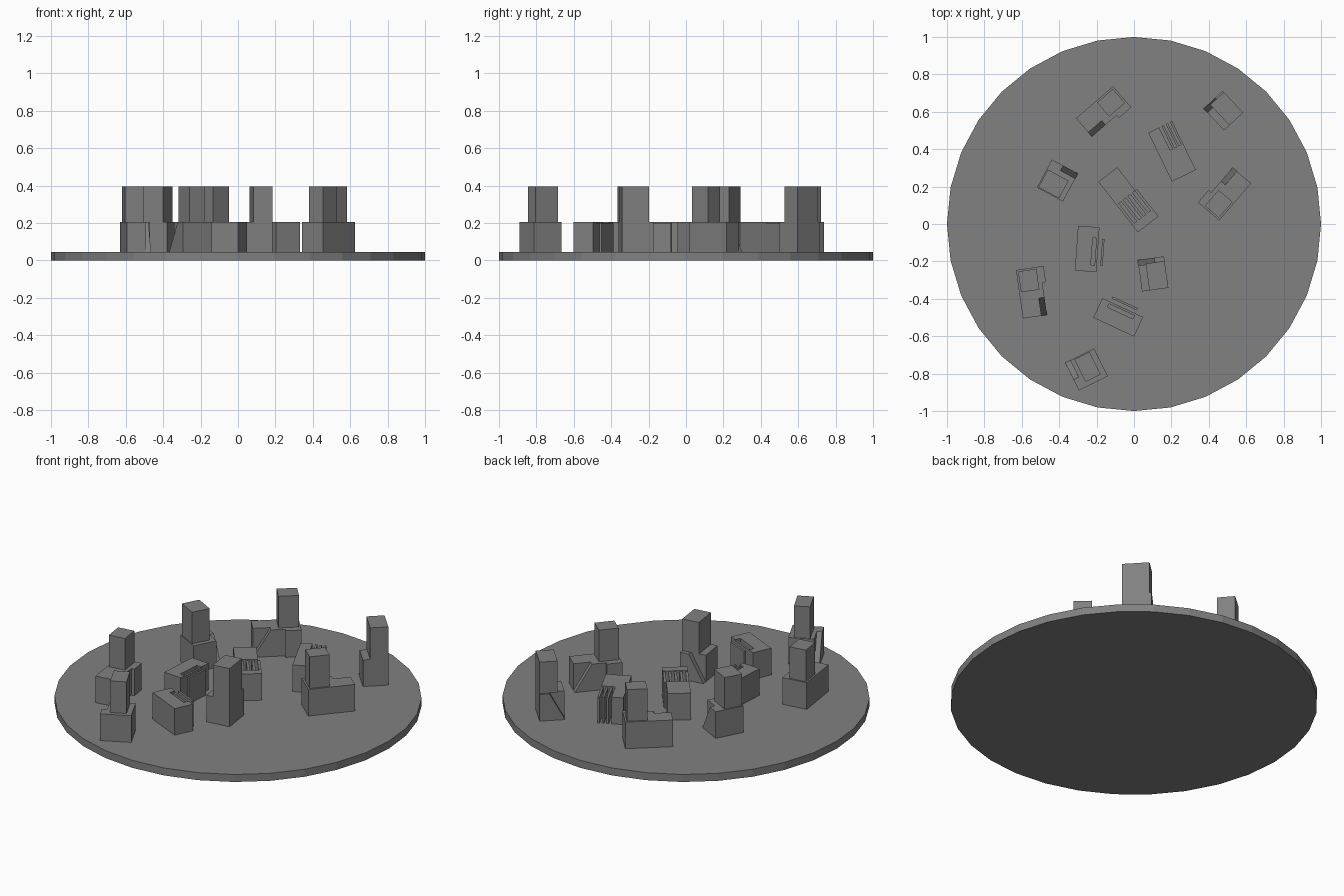
import bpy, math

if "Cube" in bpy.data.objects:
    bpy.data.objects.remove(bpy.data.objects["Cube"])

GROUND, ROOF, TOWER = 0.045, 0.205, 0.395

stone = bpy.data.materials.new("grey_stone")
stone.diffuse_color = (0.22, 0.22, 0.22, 1)
stone.use_nodes = True
stone.node_tree.nodes["Principled BSDF"].inputs["Base Color"].default_value = stone.diffuse_color


def make(name, verts, faces):
    me = bpy.data.meshes.new(name)
    me.from_pydata(verts, [], faces)
    me.materials.append(stone)
    ob = bpy.data.objects.new(name, me)
    bpy.context.collection.objects.link(ob)
    return ob


def place(frame, u, v):
    """Local footprint point to plan position; frame = x, y, degrees, side."""
    x, y, deg, side = frame
    c, s = math.cos(math.radians(deg)), math.sin(math.radians(deg))
    v *= side
    return x + u * c - v * s, y + u * s + v * c


def prism(name, frame, pts, z0, z1):
    """Extrude a footprint upwards."""
    if frame[3] < 0:
        pts = pts[::-1]
    n = len(pts)
    plan = [place(frame, u, v) for u, v in pts]
    verts = [(x, y, z0) for x, y in plan] + [(x, y, z1) for x, y in plan]
    faces = [list(range(n))[::-1], list(range(n, 2 * n))]
    faces += [(i, (i + 1) % n, n + (i + 1) % n, n + i) for i in range(n)]
    return make(name, verts, faces)


def rect(u0, u1, v0, v1):
    return [(u0, v0), (u1, v0), (u1, v1), (u0, v1)]


def ramp(name, frame, length, v0, v1):
    """Steep wedge rising along u."""
    p = [(*place(frame, u, v), z) for v in (v0, v1)
         for u, z in ((0, GROUND), (length, GROUND), (length, ROOF))]
    faces = [(0, 1, 2), (5, 4, 3), (0, 3, 4, 1), (1, 4, 5, 2), (2, 5, 3, 0)]
    if frame[3] < 0:
        faces = [f[::-1] for f in faces]
    make(name, p, faces)


def tower_house(name, frame, L, W, rl, tower, u2=None, W2=None):
    """Low block with a ramp cut in one corner and a tower on top."""
    rw = 0.03
    pts = [(0, 0), (L, 0)]
    if u2:
        pts += [(L, W2), (u2, W2), (u2, W)]
    else:
        pts += [(L, W)]
    pts += [(rl, W), (rl, W - rw), (0, W - rw)]
    prism(name + "_base", frame, pts, GROUND, ROOF)
    ramp(name + "_ramp", frame, rl, W - rw, W)
    prism(name + "_tower", frame, rect(*tower), ROOF, TOWER)


def fins(name, frame, u0, u1, spans):
    for i, (a, b) in enumerate(spans):
        prism(f"{name}_fin_{i + 1}", frame, rect(u0, u1, a, b), GROUND, 0.2)


# round base plate
N = 32
disc = [(math.cos(2 * math.pi * i / N), math.sin(2 * math.pi * i / N)) for i in range(N)]
prism("base_plate", (0, 0, 0, 1), disc, 0, GROUND)

# long houses with towers
for i, f in enumerate([(-0.31, 0.565, 40.9, -1), (-0.594, -0.505, 98.1, -1),
                       (0.626, 0.217, -130.7, -1)]):
    tower_house(f"long_house_{i + 1}", f, 0.262, 0.13, 0.096,
                (0.14, 0.252, 0.01, 0.109), 0.175, 0.149)

# square houses with towers
tower_house("square_house_1", (0.043, -0.361, 8, 1), 0.142, 0.17, 0.09, (0.04, 0.142, 0, 0.145))
tower_house("square_house_2", (0.481, 0.50, 43, 1), 0.14, 0.16, 0.085, (0.04, 0.14, 0, 0.15))
tower_house("square_house_3", (-0.38, 0.12, 151.7, -1), 0.158, 0.17, 0.09,
            (0.026, 0.152, 0.005, 0.112))
tower_house("square_house_4", (-0.214, -0.666, -63.4, -1), 0.165, 0.172, 0.1,
            (0.005, 0.14, 0.03, 0.12))

# halls with a recess in one long side, screened by fins
for i, (f, a, b) in enumerate([((-0.316, -0.249, 86, -1), 0.035, 0.18),
                               ((0, -0.602, 155, -1), 0.045, 0.195)]):
    name = f"recessed_hall_{i + 1}"
    prism(name + "_body", f, [(0, 0), (0.24, 0), (0.24, 0.115), (b, 0.115), (b, 0.083),
                              (a, 0.083), (a, 0.115), (0, 0.115)], GROUND, ROOF)
    fins(name, f, a, b, [(0.103, 0.115), (0.134, 0.146)])

# hall with a finned corner
f = (0.203, 0.227, 116, -1)
prism("corner_hall_body", f, [(0, 0), (0.29, 0), (0.29, 0.065), (0.155, 0.065),
                              (0.155, 0.142), (0, 0.142)], GROUND, ROOF)
fins("corner_hall", f, 0.155, 0.29, [(0.08, 0.092), (0.105, 0.117), (0.13, 0.142)])

# central hall split by a row of fins
f = (0.021, -0.045, 128, -1)
prism("central_hall_end", f, rect(0, 0.05, 0, 0.14), GROUND, ROOF)
prism("central_hall_body", f, rect(0.185, 0.343, 0, 0.127), GROUND, ROOF)
fins("central_hall", f, 0.05, 0.185, [(k * 0.031, k * 0.031 + 0.015) for k in range(5)])
